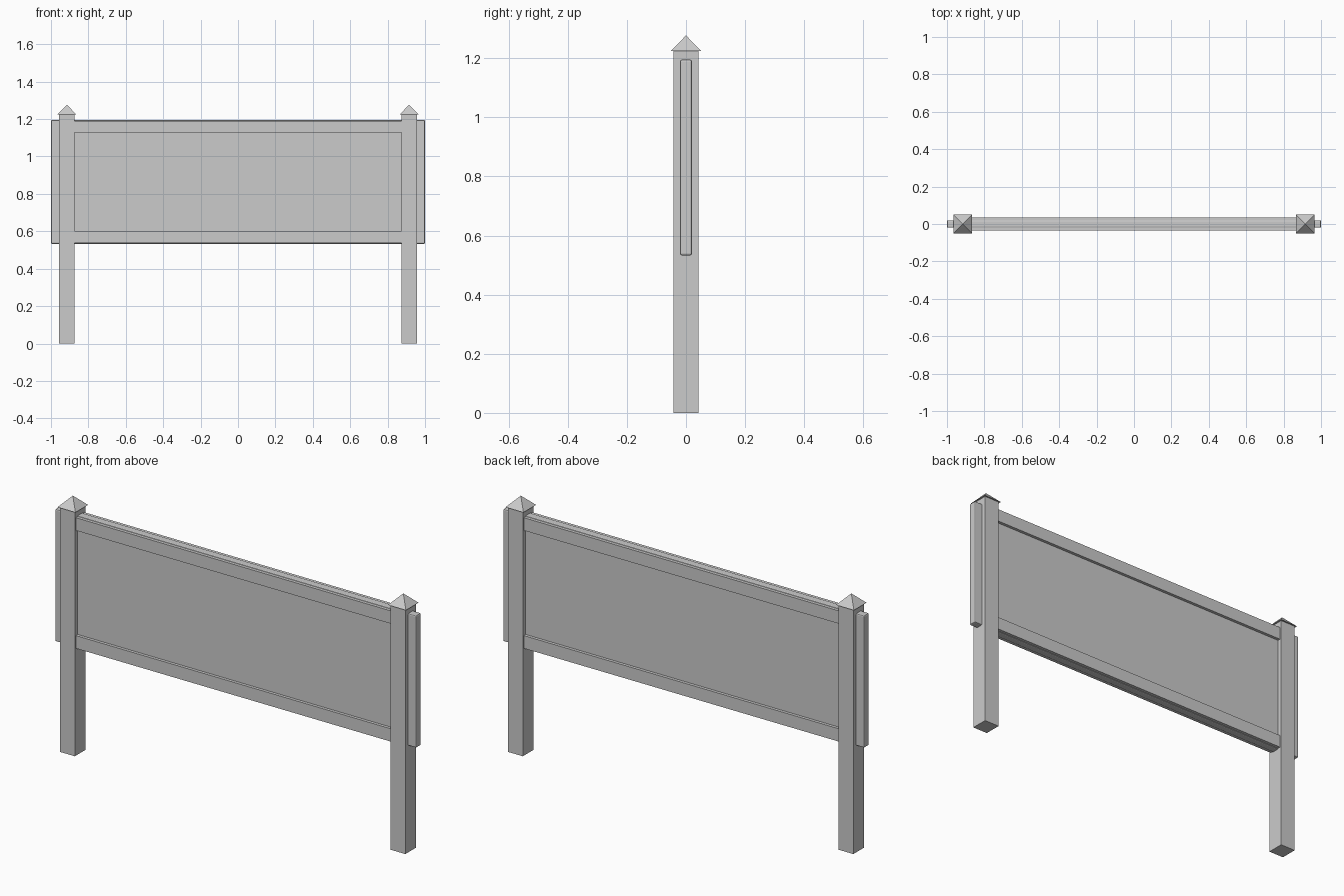
import bpy
import math

if "Cube" in bpy.data.objects:
    bpy.data.objects.remove(bpy.data.objects["Cube"])


def box(name, center, size, bevel=0.0, segments=2):
    bpy.ops.mesh.primitive_cube_add(size=1, location=center)
    obj = bpy.context.object
    obj.name = name
    obj.scale = size
    bpy.ops.object.transform_apply(location=False, rotation=False, scale=True)
    if bevel:
        mod = obj.modifiers.new("rounded_edges", 'BEVEL')
        mod.width = bevel
        mod.segments = segments
    return obj


# Main board running through both posts
box("board", (0, 0, 0.864), (2.0, 0.04, 0.662), 0.006)

# Thicker rails along the top and bottom, between the posts
for name, z in (("top_rail", 1.159), ("bottom_rail", 0.569)):
    box(name, (0, 0, z), (1.76, 0.07, 0.064))

# Square posts with overhanging pyramid caps
for side, x in (("left", -0.915), ("right", 0.915)):
    box(side + "_post", (x, 0, 0.6125), (0.083, 0.086, 1.225))
    bpy.ops.mesh.primitive_cone_add(
        vertices=4, radius1=0.05 * math.sqrt(2), radius2=0, depth=0.052,
        location=(x, 0, 1.251), rotation=(0, 0, math.pi / 4))
    bpy.context.object.name = side + "_post_cap"
